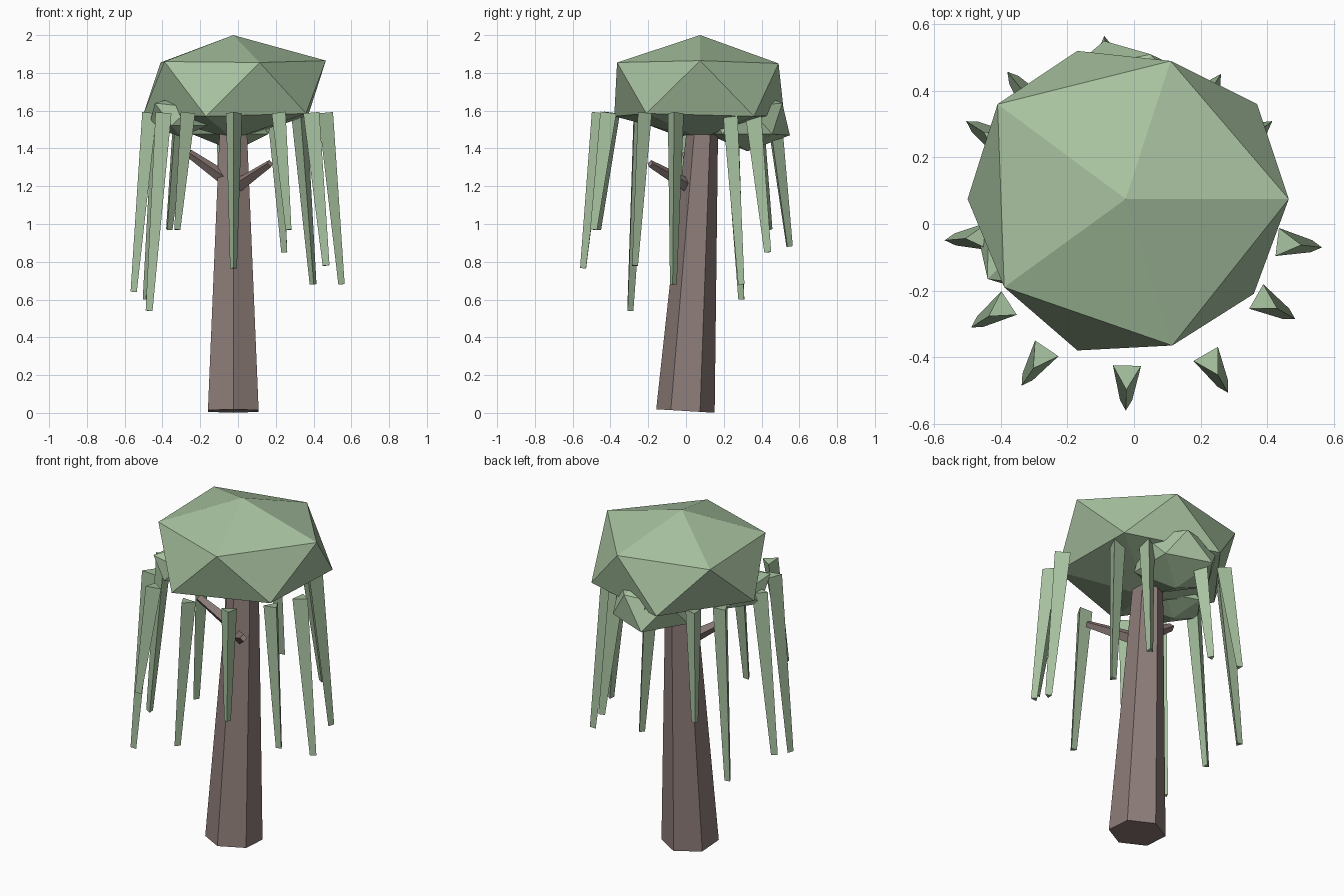
import bpy, bmesh, math
from mathutils import Vector

if "Cube" in bpy.data.objects:
    bpy.data.objects.remove(bpy.data.objects["Cube"])


def material(name, rgb):
    m = bpy.data.materials.new(name)
    m.diffuse_color = (*rgb, 1)
    m.use_nodes = True
    m.node_tree.nodes["Principled BSDF"].inputs["Base Color"].default_value = m.diffuse_color
    return m


LEAF = material("leaf_green", (0.39, 0.54, 0.35))
BARK = material("bark_brown", (0.27, 0.205, 0.19))


def finish(name, bm, mat):
    bmesh.ops.recalc_face_normals(bm, faces=bm.faces)
    me = bpy.data.meshes.new(name)
    bm.to_mesh(me)
    bm.free()
    me.materials.append(mat)
    ob = bpy.data.objects.new(name, me)
    bpy.context.collection.objects.link(ob)
    return ob


def taper(name, p0, p1, r0, r1, sides, facing, mat):
    """Tapered prism from p0 to p1 with one corner pointing along facing."""
    p0, p1, f = Vector(p0), Vector(p1), Vector(facing)
    axis = (p1 - p0).normalized()
    u = (f - axis * f.dot(axis)).normalized()
    v = axis.cross(u)
    bm = bmesh.new()
    rings = []
    for p, r in ((p0, r0), (p1, r1)):
        angles = [2 * math.pi * i / sides for i in range(sides)]
        rings.append([bm.verts.new(p + r * (u * math.cos(a) + v * math.sin(a))) for a in angles])
    a, b = rings
    for i in range(sides):
        j = (i + 1) % sides
        bm.faces.new((a[i], a[j], b[j], b[i]))
    bm.faces.new(a[::-1])
    bm.faces.new(b)
    return finish(name, bm, mat)


def clump(name, centre, size, targets=()):
    """Squashed icosahedron; corners nearest to the targets are nudged onto them."""
    bm = bmesh.new()
    bmesh.ops.create_icosphere(bm, subdivisions=1, radius=1)
    bmesh.ops.scale(bm, vec=size, verts=bm.verts)
    bmesh.ops.translate(bm, vec=centre, verts=bm.verts)
    for t in map(Vector, targets):
        min(bm.verts, key=lambda v: (v.co - t).length).co = t
    return finish(name, bm, LEAF)


# Leaning six-sided trunk and two stub branches
taper("trunk", (-0.025, -0.003, 0.01), (-0.025, 0.088, 1.52), 0.155, 0.082, 6, (0, -1, 0), BARK)
taper("left_branch", (-0.01, 0.06, 1.20), (-0.26, 0.0, 1.375), 0.042, 0.022, 4, (0, 0, 1), BARK)
taper("right_branch", (-0.035, 0.05, 1.18), (0.17, -0.19, 1.32), 0.042, 0.02, 4, (0, 0, 1), BARK)

# Leaf masses: irregular main crown and two smaller ones below it
clump("canopy", (-0.025, 0.075, 1.725), (0.54, 0.51, 0.275), [
    (-0.41, 0.36, 1.855), (-0.39, -0.19, 1.86), (0.115, -0.365, 1.855),
    (0.465, 0.075, 1.865), (0.11, 0.49, 1.85),
    (0.37, 0.36, 1.57), (-0.17, 0.52, 1.575), (-0.5, 0.075, 1.585),
    (-0.17, -0.38, 1.57), (0.36, -0.21, 1.585)])
clump("back_clump", (-0.02, 0.325, 1.55), (0.25, 0.25, 0.165),
      [(-0.09, 0.55, 1.47), (0.05, 0.51, 1.64)])
clump("left_clump", (-0.30, -0.03, 1.57), (0.19, 0.19, 0.11),
      [(-0.44, -0.165, 1.64)])

# Hanging fronds: angle in degrees, outward shift, height of the tip
FRONDS = [(-91.5, 0, 0.765), (-60, 0.025, 0.97), (-30, 0.01, 0.78), (-7, 0.018, 0.68),
          (36, -0.035, 0.68), (59, -0.035, 0.85), (98, 0.01, 0.88), (129, 0.028, 0.97),
          (148, 0.022, 0.60), (185, 0, 0.64), (213, 0.01, 0.54), (236, 0.025, 0.97)]
for i, (deg, out, tip) in enumerate(FRONDS):
    d = Vector((math.cos(math.radians(deg)), math.sin(math.radians(deg)), 0))
    c = Vector((-0.01, 0, 0)) + d * out
    taper(f"frond_{i + 1}", c + d * 0.45 + Vector((0, 0, 1.588)),
          c + d * 0.54 + Vector((0, 0, tip)), 0.049, 0.021, 3, d, LEAF)
